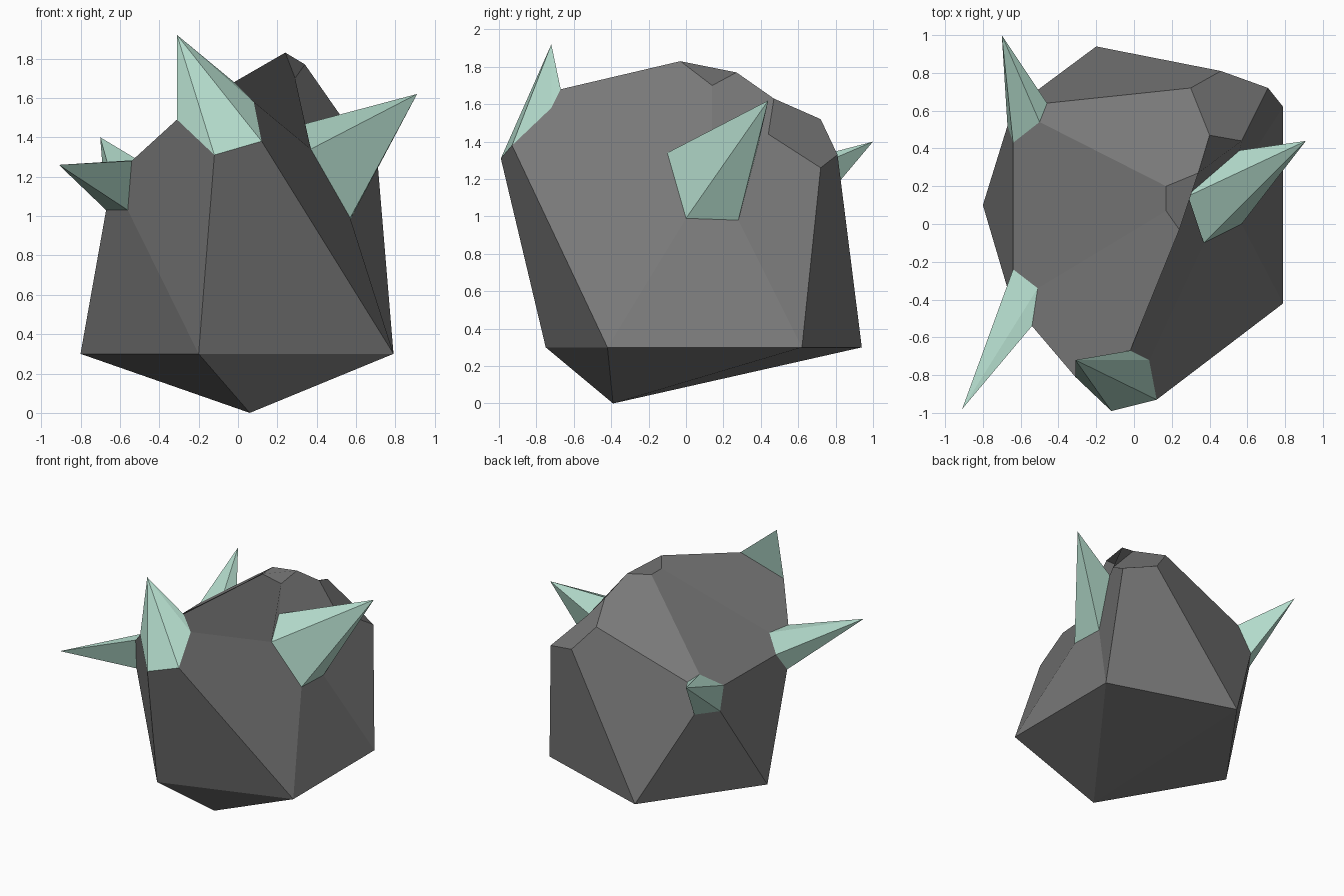
import bpy


def material(name, rgb):
    m = bpy.data.materials.new(name)
    m.diffuse_color = (*rgb, 1)
    return m


def build(name, verts, faces, mat):
    me = bpy.data.meshes.new(name)
    me.from_pydata(verts, [], faces)
    me.validate()
    me.materials.append(mat)
    ob = bpy.data.objects.new(name, me)
    bpy.context.collection.objects.link(ob)
    return ob


stone = material("dark_grey_stone", (0.19, 0.19, 0.19))
mint = material("pale_mint_crystal", (0.46, 0.72, 0.61))

# Lowest point and the five-sided lower belt (counterclockwise from above)
foot = (0.06, -0.39, 0)
belt = [(-0.8, 0.10, 0.3), (-0.2, -0.75, 0.3), (0.79, -0.42, 0.3),
        (0.79, 0.62, 0.3), (-0.2, 0.94, 0.3)]

# Truncated upper corners, each cut a pentagon whose points run:
# upward, left, lower left, lower right, right
cuts = [
    [(-0.51, -0.34, 1.285), (-0.64, -0.24, 1.18), (-0.67, -0.34, 1.03),
     (-0.56, -0.50, 1.03), (-0.54, -0.54, 1.28)],
    [(-0.02, -0.67, 1.68), (-0.31, -0.81, 1.49), (-0.12, -0.99, 1.31),
     (0.12, -0.93, 1.38), (0.08, -0.72, 1.58)],
    [(0.27, 0.14, 1.45), (0.37, -0.10, 1.34), (0.57, 0.0, 0.99),
     (0.57, 0.28, 0.98), (0.56, 0.39, 1.40)],
    [(0.40, 0.47, 1.63), (0.57, 0.44, 1.44), (0.71, 0.72, 1.26),
     (0.46, 0.81, 1.33), (0.30, 0.72, 1.52)],
    [(-0.50, 0.54, 1.28), (-0.46, 0.64, 1.245), (-0.55, 0.68, 1.02),
     (-0.67, 0.52, 1.02), (-0.64, 0.43, 1.187)],
]
# Small truncated summit, one point facing each cut
summit = [(0.17, 0.07, 1.78), (0.24, -0.03, 1.83), (0.29, 0.14, 1.70),
          (0.34, 0.27, 1.77), (0.17, 0.20, 1.78)]

# Crystal tips, keyed by the cut they grow from
tips = {0: ("front_left_crystal", (-0.91, -0.98, 1.26)),
        1: ("front_crystal", (-0.31, -0.72, 1.92)),
        2: ("right_crystal", (0.91, 0.44, 1.62)),
        4: ("back_left_crystal", (-0.70, 1.0, 1.40))}

# Rock body: an icosahedron-like boulder with its upper corners sliced off
verts = [foot] + belt + summit + [p for c in cuts for p in c]


def L(i):
    return 1 + i % 5


def T(i):
    return 6 + i % 5


def C(i, k):
    return 11 + 5 * (i % 5) + k


faces = [[T(i) for i in range(5)]]
for i in range(5):
    j = i + 1
    faces.append([0, L(j), L(i)])                                    # underside
    faces.append([L(i), L(j), C(i, 3), C(i, 2)])                     # side, pointing up
    faces.append([L(j), C(j, 2), C(j, 1), C(i, 4), C(i, 3)])         # side, pointing down
    faces.append([C(i, 4), C(j, 1), C(j, 0), T(j), T(i), C(i, 0)])   # roof slope
    if i not in tips:
        faces.append([C(i, k) for k in range(5)])                    # bare cut
build("rock_body", verts, faces, stone)

# Crystals: five-sided spikes drawn from each cut to its tip
for i, (name, tip) in tips.items():
    build(name, cuts[i] + [tip], [[k, (k + 1) % 5, 5] for k in range(5)], mint)
